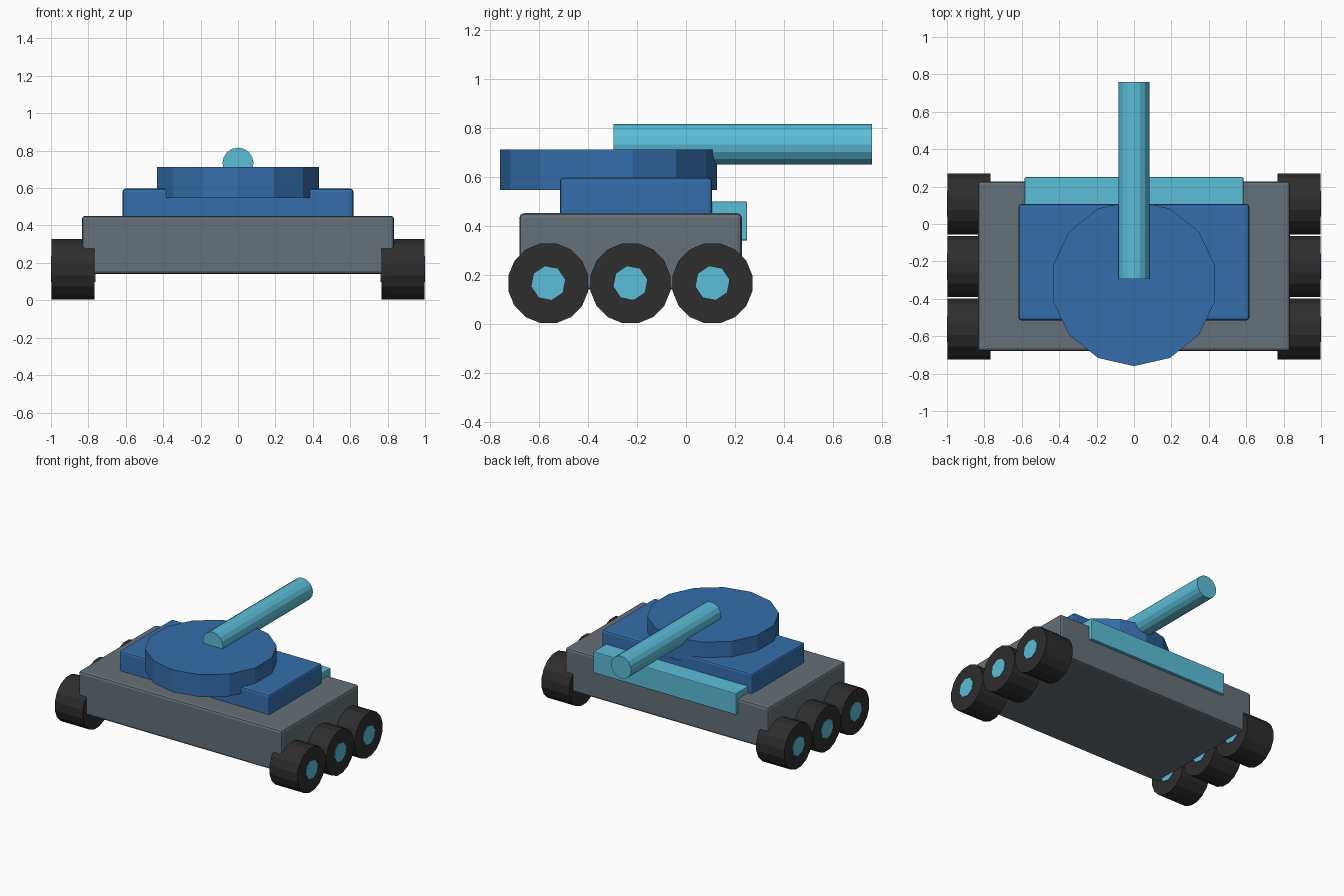
import bpy
import math
from mathutils import Matrix

cube = bpy.data.objects.get("Cube")
if cube:
    bpy.data.objects.remove(cube, do_unlink=True)


def material(name, rgb):
    mat = bpy.data.materials.new(name)
    mat.use_nodes = True
    mat.diffuse_color = (*rgb, 1)
    mat.node_tree.nodes["Principled BSDF"].inputs["Base Color"].default_value = (*rgb, 1)
    return mat


GREY = material("steel grey", (0.13, 0.16, 0.185))
BLUE = material("deep blue", (0.035, 0.155, 0.41))
CYAN = material("light cyan", (0.105, 0.51, 0.69))
BLACK = material("tyre black", (0.026, 0.026, 0.026))


def finish(name, mat, bevel=0):
    obj = bpy.context.object
    obj.name = name
    obj.data.materials.append(mat)
    if bevel:
        mod = obj.modifiers.new("edge bevel", "BEVEL")
        mod.width = bevel
        mod.segments = 2
    return obj


def box(name, mat, low, high, bevel):
    centre = [(a + b) / 2 for a, b in zip(low, high)]
    bpy.ops.mesh.primitive_cube_add(size=1, location=centre)
    obj = bpy.context.object
    obj.data.transform(Matrix.Diagonal([b - a for a, b in zip(low, high)] + [1]))
    return finish(name, mat, bevel)


def cylinder(name, mat, sides, radius, depth, centre, axis="Z", spin=0):
    bpy.ops.mesh.primitive_cylinder_add(vertices=sides, radius=radius, depth=depth, location=centre)
    turn = Matrix.Rotation(spin, 4, "Z")
    if axis == "X":
        turn = Matrix.Rotation(math.pi / 2, 4, "Y") @ turn
    elif axis == "Y":
        turn = Matrix.Rotation(math.pi / 2, 4, "X") @ turn
    bpy.context.object.data.transform(turn)
    return finish(name, mat)


# Hull, upper deck and the bar across the rear
box("hull", GREY, (-0.835, -0.68, 0.14), (0.835, 0.228, 0.452), 0.018)
box("upper_deck", BLUE, (-0.617, -0.515, 0.40), (0.617, 0.107, 0.597), 0.015)
box("rear_bar", CYAN, (-0.585, 0.08, 0.34), (0.585, 0.25, 0.50), 0.006)

# Faceted turret and its barrel
cylinder("turret", BLUE, 14, 0.443, 0.165, (0, -0.317, 0.63))
cylinder("barrel", CYAN, 16, 0.083, 1.055, (0, 0.2325, 0.733), "Y")

# Three wheels on each side, with hubs showing on both faces
for side, sign in (("left", 1), ("right", -1)):
    for place, y in (("front", -0.562), ("middle", -0.227), ("rear", 0.108)):
        cylinder(f"{side}_{place}_tyre", BLACK, 16, 0.166, 0.23, (sign * 0.881, y, 0.166), "X", math.pi / 16)
        cylinder(f"{side}_{place}_hub", CYAN, 8, 0.07, 0.238, (sign * 0.881, y, 0.167), "X", 0.2)
